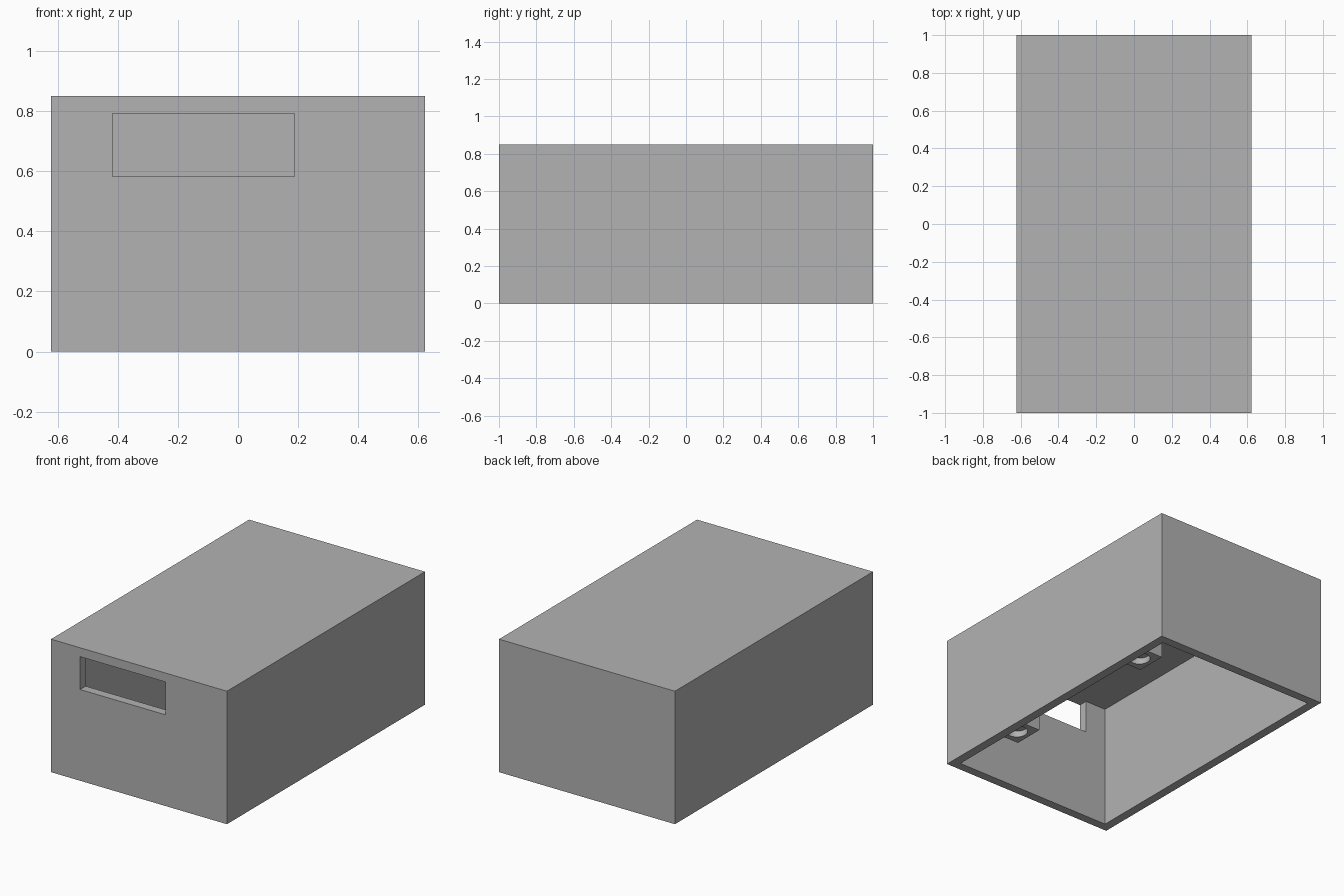
import bpy
import bmesh
from mathutils import Matrix, Vector

if "Cube" in bpy.data.objects:
    bpy.data.objects.remove(bpy.data.objects["Cube"])

HX, HY, H = 0.622, 1.0, 0.85      # half width, half length, height
T = 0.057                         # wall thickness
CEILING = H - T

grey = bpy.data.materials.new("plain grey")
grey.diffuse_color = (0.448, 0.448, 0.448, 1.0)
grey.use_nodes = True
grey.node_tree.nodes["Principled BSDF"].inputs["Base Color"].default_value = grey.diffuse_color


def finish(name, bm):
    mesh = bpy.data.meshes.new(name)
    bm.to_mesh(mesh)
    bm.free()
    mesh.materials.append(grey)
    obj = bpy.data.objects.new(name, mesh)
    bpy.context.collection.objects.link(obj)
    return obj


def box(name, lo, hi):
    lo, hi = Vector(lo), Vector(hi)
    bm = bmesh.new()
    matrix = Matrix.Translation((lo + hi) / 2) @ Matrix.Diagonal((*(hi - lo), 1))
    bmesh.ops.create_cube(bm, size=1, matrix=matrix)
    return finish(name, bm)


def cylinder(name, center, radius, depth):
    bm = bmesh.new()
    bmesh.ops.create_cone(bm, cap_ends=True, segments=32, radius1=radius,
                          radius2=radius, depth=depth,
                          matrix=Matrix.Translation(center))
    return finish(name, bm)


def cut(target, cutter):
    mod = target.modifiers.new("cut", 'BOOLEAN')
    mod.operation = 'DIFFERENCE'
    mod.solver = 'EXACT'
    mod.object = cutter
    bpy.context.view_layer.objects.active = target
    bpy.ops.object.modifier_apply(modifier=mod.name)
    bpy.data.objects.remove(cutter)


# Housing: a box hollowed from below, with a slot through the front wall
housing = box("housing", (-HX, -HY, 0), (HX, HY, H))
cut(housing, box("cavity", (-HX + T, -HY + T, -0.2), (HX - T, HY - T, CEILING)))
cut(housing, box("slot", (-0.417, -HY - 0.1, 0.583), (0.188, -HY + T + 0.05, CEILING)))

# Two posts along the right wall, each with a shallow round socket underneath
POST_BOTTOM, SOCKET_DEPTH = 0.103, 0.04
for name, y in (("front_post", -0.57), ("back_post", 0.57)):
    post = box(name, (0.345, y - 0.1, POST_BOTTOM),
               (HX - T + 0.02, y + 0.1, CEILING + 0.02))
    cut(post, cylinder("socket", (0.437, y, POST_BOTTOM), 0.065, 2 * SOCKET_DEPTH))
    post.select_set(True)
    bpy.context.view_layer.objects.active = post
    bpy.ops.object.shade_smooth_by_angle()
    post.select_set(False)
